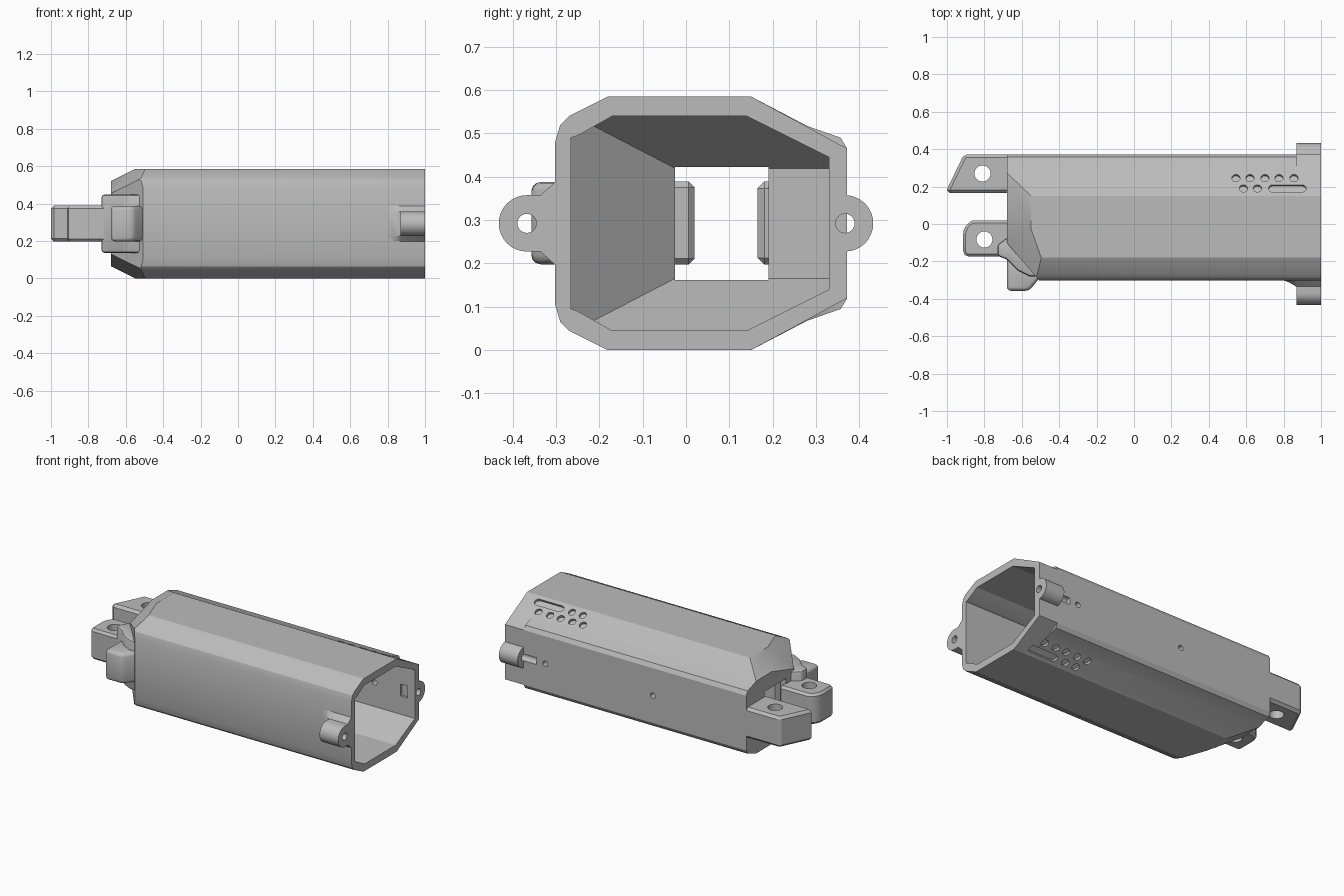
import bpy, bmesh, math
from mathutils import Vector

cube = bpy.data.objects.get("Cube")
if cube:
    bpy.data.objects.remove(cube, do_unlink=True)

grey = bpy.data.materials.new("plain_grey")
grey.use_nodes = True
grey.diffuse_color = (0.5, 0.5, 0.5, 1)
grey.node_tree.nodes["Principled BSDF"].inputs["Base Color"].default_value = (0.5, 0.5, 0.5, 1)

X, Y, Z = Vector((1, 0, 0)), Vector((0, 1, 0)), Vector((0, 0, 1))
H = 0.585
MID = H / 2


def finish(bm, name):
    bmesh.ops.recalc_face_normals(bm, faces=bm.faces[:])
    mesh = bpy.data.meshes.new(name)
    bm.to_mesh(mesh)
    bm.free()
    ob = bpy.data.objects.new(name, mesh)
    bpy.context.collection.objects.link(ob)
    mesh.materials.append(grey)
    return ob


def loft_bm(stations):
    """Skin matching rings of 3D points and cap both ends."""
    bm = bmesh.new()
    rings = [[bm.verts.new(p) for p in ring] for ring in stations]
    n = len(rings[0])
    for a, b in zip(rings, rings[1:]):
        for i in range(n):
            j = (i + 1) % n
            bm.faces.new((a[i], a[j], b[j], b[i]))
    bm.faces.new(rings[0])
    bm.faces.new(rings[-1])
    bmesh.ops.recalc_face_normals(bm, faces=bm.faces[:])
    return bm


def prism(name, pts, origin, u, v, depth):
    """Extrude a flat outline along u x v."""
    base = [Vector(origin) + u * a + v * b for a, b in pts]
    off = u.cross(v) * depth
    return finish(loft_bm([base, [p + off for p in base]]), name)


def section(x, pts):
    return [Vector((x, a, b)) for a, b in pts]


def mirrored(upper):
    return upper + [(a, H - b) for a, b in reversed(upper)]


def capsule(cx, cy, r, half=0.0, n=12):
    out = []
    for side in (1, -1):
        for i in range(n + 1):
            t = math.pi * i / n - math.pi / 2
            out.append((cx + side * (half + r * math.cos(t)), cy + side * r * math.sin(t)))
    if half == 0:
        out = [p for i, p in enumerate(out) if i not in (n, 2 * n + 1)]
    return out


def trim(bm, co, no):
    """Slice away everything on the normal side and cap the cut."""
    bmesh.ops.bisect_plane(bm, geom=bm.verts[:] + bm.edges[:] + bm.faces[:],
                           plane_co=co, plane_no=no, clear_outer=True)
    bmesh.ops.holes_fill(bm, edges=[e for e in bm.edges if e.is_boundary], sides=0)


def apply_mod(ob, mod):
    bpy.context.view_layer.objects.active = ob
    bpy.ops.object.modifier_apply(modifier=mod.name)


def cut(ob, cutter, keep=False):
    mod = ob.modifiers.new("cut", 'BOOLEAN')
    mod.operation = 'DIFFERENCE'
    mod.solver = 'EXACT'
    mod.object = cutter
    apply_mod(ob, mod)
    if not keep:
        bpy.data.objects.remove(cutter, do_unlink=True)


def bevel(ob, width, segments=1):
    mod = ob.modifiers.new("bevel", 'BEVEL')
    mod.width = width
    mod.segments = segments
    apply_mod(ob, mod)


# Main shell: faceted tube with a plain collar at the mouth
left = [(-.302, .48), (-.29, .52), (-.27, .54), (-.18, H), (.15, H)]
collar = mirrored(left + [(.28, .515), (.34, .482), (.372, .465)])
barrel = mirrored(left + [(.28, .517), (.357, .49), (.372, .465)])
bm = loft_bm([section(1, collar), section(.87, collar), section(.869, barrel), section(-.68, barrel)])
for s in (1, -1):
    # sloped roof and floor at the narrow end, then the swept front corner
    trim(bm, (-.55, 0, MID + s * MID), Vector((-.5, 0, s)))
    trim(bm, (-.56, 0, MID + s * MID), Vector((-.835, -.298, s)))
trim(bm, (-.69, -.09, MID), Vector((-.757, -.654, 0)))
shell = finish(bm, "main_shell")

# Hollow interior with a funnelled end
inner = mirrored([(-.265, .49), (-.25, .495), (-.17, .54), (.14, .54), (.33, .445)])
bm = loft_bm([section(1.1, inner), section(-.64, inner)])
for s in (1, -1):
    trim(bm, (-.44, 0, MID + s * .247), Vector((-.6, 0, s)))
trim(bm, (-.64, -.025, MID), Vector((-.757, -.654, 0)))
cut(shell, finish(bm, "cavity"))
window = [(-.025, .162), (.19, .162), (.19, .423), (-.025, .423)]
cut(shell, prism("window", window, (-.8, 0, 0), Y, Z, .3))

# Blind vent dimples and slot on both rear slopes
vents = [(x, .245, 0) for x in (.545, .62, .7, .775, .855)]
vents += [(.585, .19, 0), (.66, .19, 0), (.82, .19, .078)]
for s in (1, -1):
    slope = Vector((0, .88, -s * .475))
    normal = Vector((0, .475, s * .88))
    for x, y, half in vents:
        origin = Vector((x, y, MID + s * (MID - (y - .15) * .54)))
        direction = X.cross(slope)
        start = origin - direction * .015
        cut(shell, prism("vent", capsule(0, 0, .022, half), start, X, slope, .03))

# Small screw holes through the rear wall
for x in (.72, -.03):
    cut(shell, prism("screw_hole", capsule(x, MID, .017), (0, .5, 0), X, Z, .2))

# Nut pocket inside the rear wall
pocket = [(.9, .255), (.95, .255), (.95, .33), (.9, .33)]
cut(shell, prism("nut_pocket", pocket, (0, .355, 0), X, Z, .1))

parts = [shell]

# Fairing that carries the front mouth lug
def fairing_ring(x, y):
    return section(x, [(-.28, .19), (-.3, .195), (y, .228), (y, .357), (-.3, .39), (-.28, .395)])


fairing = finish(loft_bm([fairing_ring(1, -.336), fairing_ring(.87, -.336),
                          fairing_ring(.835, -.315), fairing_ring(.8, -.301)]), "front_fairing")
parts.append(fairing)

# Rounded screw lugs on both sides of the mouth
for s, name in ((-1, "front_mouth_lug"), (1, "rear_mouth_lug")):
    root = .32 if s < 0 else .345
    outline = [(s * root, MID - .065)]
    for i in range(17):
        t = math.pi * i / 16 - math.pi / 2
        outline.append((s * (.367 + .065 * math.cos(t)), MID + .065 * math.sin(t)))
    outline.append((s * root, MID + .065))
    lug = prism(name, outline, (.87, 0, 0), Y, Z, .13)
    bore = prism("bore", capsule(s * .367, MID, .022), (.78, 0, 0), Y, Z, .4)
    cut(shell, bore, True)
    cut(fairing, bore, True)
    cut(lug, bore)
    parts.append(lug)

# Pivot ears at the narrow end
rear = [(-1, .165), (-.65, .165), (-.65, .372), (-.91, .372), (-1, .185)]
front = [(-.66, -.175), (-.66, .02), (-.86, .02), (-.89, .005), (-.91, -.03),
         (-.915, -.06), (-.915, -.155), (-.895, -.175)]
for name, outline, hx, hy in (("rear_ear", rear, -.81, .27), ("front_ear", front, -.8, -.083)):
    ear = prism(name, outline, (0, 0, .197), X, Y, .192)
    bevel(ear, .016)
    cut(ear, prism("pin_hole", capsule(hx, hy, .043), (0, 0, 0), X, Y, H))
    parts.append(ear)

# Curved arm joining the front ear to the shell
arm = prism("front_arm", [(-.73, -.17), (-.73, -.11), (-.66, -.06), (-.58, -.14), (-.535, -.21),
                          (-.5, -.28), (-.56, -.28), (-.62, -.25), (-.68, -.19)],
            (0, 0, .137), X, Y, .311)
bevel(arm, .015, 2)
parts.append(arm)

# Hook block on the front corner
hook = prism("front_hook", [(-.68, -.357), (-.56, -.357), (-.51, -.295), (-.5, -.25),
                            (-.6, -.18), (-.68, -.18)], (0, 0, .198), X, Y, .19)
bevel(hook, .022, 3)
parts.append(hook)

# Smooth shading with crisp edges
bpy.ops.object.select_all(action='DESELECT')
for ob in parts:
    ob.select_set(True)
bpy.context.view_layer.objects.active = shell
bpy.ops.object.shade_smooth_by_angle(angle=math.radians(25))
